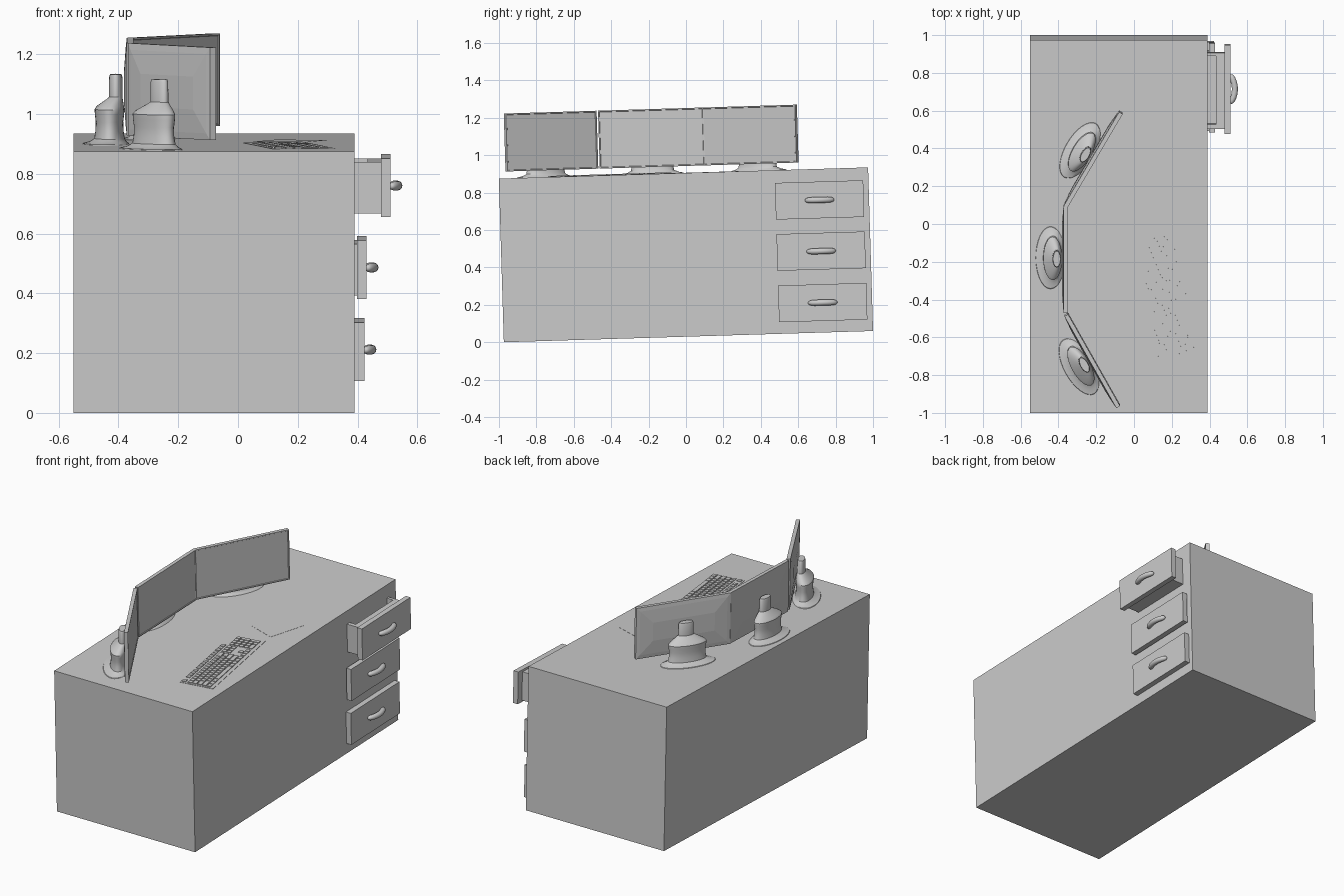
import bpy, bmesh
from math import radians, sin, cos, pi, atan2
from mathutils import Matrix, Vector

if "Cube" in bpy.data.objects:
    bpy.data.objects.remove(bpy.data.objects["Cube"])

# Everything is built level, then the whole model is tipped slightly about x
L, H = 1.975, 0.875
TILT = atan2(0.06, 1.974)
TIP = (Matrix.Translation((0, -0.974, 0)) @ Matrix.Rotation(TILT, 4, 'X')
       @ Matrix.Translation((0, L / 2, 0)))


def place(x, y, z=0, deg=0):
    return Matrix.Translation((x, y, z)) @ Matrix.Rotation(radians(deg), 4, 'Z')


def finish(name, bm, m=Matrix(), smooth=False):
    bmesh.ops.recalc_face_normals(bm, faces=bm.faces)
    me = bpy.data.meshes.new(name)
    bm.to_mesh(me)
    bm.free()
    ob = bpy.data.objects.new(name, me)
    bpy.context.collection.objects.link(ob)
    ob.matrix_world = TIP @ m
    if smooth:
        me.shade_smooth()
        me.set_sharp_from_angle(angle=radians(35))
    return ob


def add_box(bm, x0, x1, y0, y1, z0, z1):
    m = (Matrix.Translation(((x0 + x1) / 2, (y0 + y1) / 2, (z0 + z1) / 2))
         @ Matrix.Diagonal((x1 - x0, y1 - y0, z1 - z0, 1)))
    bmesh.ops.create_cube(bm, size=1, matrix=m)


def loft(bm, rings):
    loops = [[bm.verts.new(p) for p in r] for r in rings]
    for a, b in zip(loops, loops[1:]):
        for i in range(len(a)):
            j = (i + 1) % len(a)
            bm.faces.new((a[i], a[j], b[j], b[i]))
    bm.faces.new(loops[0])
    bm.faces.new(loops[-1])


# Desk body
bm = bmesh.new()
add_box(bm, -0.55, 0.39, -L / 2, L / 2, 0, H)
finish("desk_body", bm)


# Drawers: front plate, open tray behind it, bowed handle
def drawer(label, z, x0, x1):
    yc = 0.723
    bm = bmesh.new()
    add_box(bm, x0, x1, yc - 0.236, yc + 0.236, z - 0.098, z + 0.098)
    finish(label + "_drawer_front", bm)

    if x0 > 0.395:
        bm = bmesh.new()
        ya, yb, za, zb = yc - 0.21, yc + 0.195, z - 0.088, z + 0.085
        add_box(bm, 0.30, x0, ya, yb, za, za + 0.015)
        add_box(bm, 0.30, x0, ya, ya + 0.025, za, zb)
        add_box(bm, 0.30, x0, yb - 0.018, yb, za, zb)
        add_box(bm, max(0.36, x0 - 0.045), x0, ya, yb, za, zb)
        finish(label + "_drawer_tray", bm)

    bm = bmesh.new()
    rings, n = [], 16
    for k in range(n + 1):
        t = -cos(pi * k / n)
        r = 0.003 + 0.013 * (1 - t ** 6) ** 0.5
        y, x = 0.076 * t, 0.023 * (1 - t * t) + 0.001
        slope = -0.046 * t / 0.076
        nrm = Vector((1, -slope, 0)).normalized()
        rings.append([Vector((x, y, 0)) + nrm * (r * cos(a)) + Vector((0, 0, r * sin(a)))
                      for a in (2 * pi * i / 16 for i in range(16))])
    loft(bm, rings)
    finish(label + "_drawer_handle", bm, place(x1, yc, z), True)


drawer("top", 0.709, 0.478, 0.51)
drawer("middle", 0.435, 0.398, 0.43)
drawer("bottom", 0.16, 0.388, 0.423)


# Monitors: thin panel facing +x with recessed screen and bulged back
def monitor(label, x, y, deg, half):
    z0, z1 = 0.912, 1.222
    m = place(x, y, 0, deg)

    def rect(px, inset):
        return [(px, -half + inset, z0 + inset), (px, half - inset, z0 + inset),
                (px, half - inset, z1 - inset), (px, -half + inset, z1 - inset)]
    bm = bmesh.new()
    loft(bm, [rect(0.009, 0.008), rect(0.012, 0.006), rect(0.012, 0),
              rect(-0.010, 0), rect(-0.013, 0.022), rect(-0.019, 0.10)])
    finish(label + "_monitor", bm, m)

    # Bottle-shaped oval stand behind the panel: (rx, ry, z, shift toward panel)
    prof = [(0.080, 0.168, 0.872, -0.012), (0.077, 0.163, 0.878, -0.012),
            (0.062, 0.135, 0.884, -0.005), (0.051, 0.116, 0.894, 0),
            (0.047, 0.110, 0.92, 0), (0.046, 0.109, 0.95, 0),
            (0.049, 0.114, 0.975, 0), (0.050, 0.115, 0.992, 0),
            (0.045, 0.104, 1.003, 0.003), (0.025, 0.055, 1.028, 0.019),
            (0.023, 0.046, 1.033, 0.021), (0.022, 0.045, 1.100, 0.021),
            (0.019, 0.041, 1.109, 0.021)]
    bm = bmesh.new()
    loft(bm, [[(-0.068 + dx + rx * cos(a), ry * sin(a), z)
               for a in (2 * pi * i / 32 for i in range(32))]
              for rx, ry, z, dx in prof])
    finish(label + "_monitor_stand", bm, m, True)


monitor("front", -0.222, -0.703, 29.5, 0.279)
monitor("middle", -0.362, -0.165, 0, 0.282)
monitor("back", -0.217, 0.363, -30.5, 0.289)

# Keyboard: thin slab with rows of keys (number pad at the +y end)
km = place(0.171, -0.384, H, 8.5)
bm = bmesh.new()
add_box(bm, -0.106, 0.106, -0.328, 0.328, -0.004, 0.002)
finish("keyboard_base", bm, km)

U, R = 0.0278, 0.0295          # key pitch along a row, and between rows
bm = bmesh.new()


def key(row, col, wide=1.0, tall=1.0):
    x = -0.095 + row * R + (0.008 if row else 0)
    y = -0.316 + col * U
    add_box(bm, x, x + tall * R - 0.006, y, y + wide * U - 0.005, 0, 0.006)


rows = [[1, -1] + [1] * 4 + [-0.5] + [1] * 4 + [-0.5] + [1] * 4,
        [1] * 13 + [2],
        [1.5] + [1] * 12 + [1.5],
        [1.75] + [1] * 11 + [2.25],
        [2.25] + [1] * 10 + [2.75],
        [1.25] * 3 + [6.25] + [1.25] * 4]
for r, widths in enumerate(rows):
    c = 0
    for w in widths:            # negative width is a gap
        if w > 0:
            key(r, c, w)
        c += abs(w)
    for k in range(3):          # navigation keys and arrows
        if r in (0, 1, 2, 5) or (r == 4 and k == 1):
            key(r, 15.3 + k)
for r in range(1, 6):           # number pad
    for k in range(3):
        if not (r == 5 and k == 1):
            key(r, 18.7 + k, 2 if r == 5 and k == 0 else 1)
key(1, 21.7)
key(2, 21.7, 1, 2)
key(4, 21.7, 1, 2)
finish("keyboard_keys", bm, km)

# Mouse mat, almost flush with the desk
bm = bmesh.new()
add_box(bm, -0.089, 0.089, -0.118, 0.118, -0.003, 0.001)
finish("mouse_mat", bm, place(0.174, 0.155, H, -18.5))
